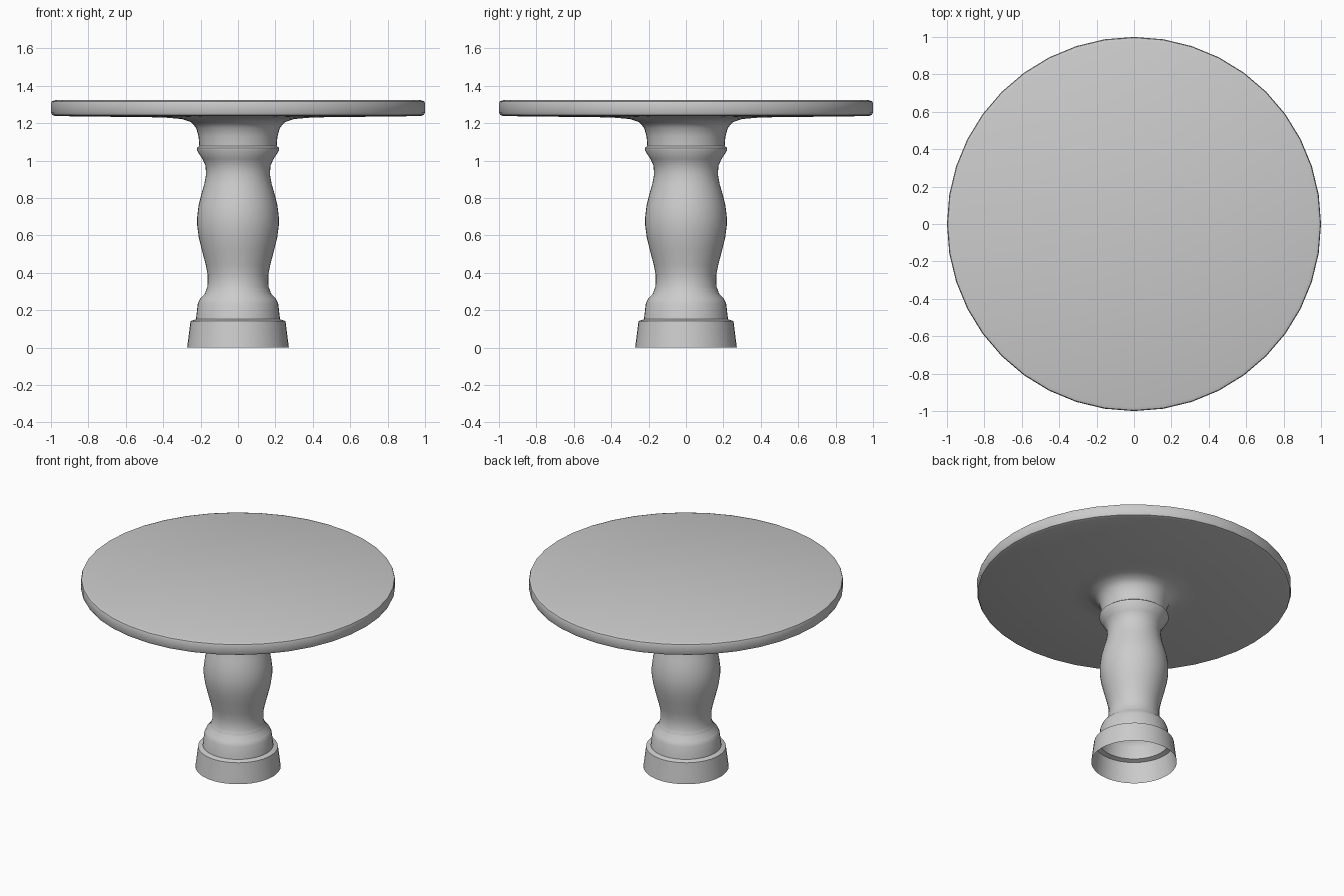
import bpy, bmesh, math

if "Cube" in bpy.data.objects:
    bpy.data.objects.remove(bpy.data.objects["Cube"])

SIDES = 40


def lathe(name, profile, cap_top=False):
    """Spin an (r, z) profile around the z axis as a single surface."""
    bm = bmesh.new()
    rings = []
    for r, z in profile:
        rings.append([bm.verts.new((r * math.cos(2 * math.pi * i / SIDES),
                                    r * math.sin(2 * math.pi * i / SIDES), z))
                      for i in range(SIDES)])
    for a, b in zip(rings, rings[1:]):
        for i in range(SIDES):
            j = (i + 1) % SIDES
            bm.faces.new((a[i], a[j], b[j], b[i]))
    if cap_top:
        bm.faces.new(rings[-1])
    mesh = bpy.data.meshes.new(name)
    bm.to_mesh(mesh)
    bm.free()
    obj = bpy.data.objects.new(name, mesh)
    bpy.context.collection.objects.link(obj)
    bpy.ops.object.select_all(action='DESELECT')
    obj.select_set(True)
    bpy.context.view_layer.objects.active = obj
    bpy.ops.object.shade_smooth_by_angle(angle=math.radians(40))
    return obj


# Stepped foot, open underneath
lathe("base", [(0.272, 0), (0.254, 0.142), (0.225, 0.152), (0.215, 0.235),
               (0.203, 0.262), (0.176, 0.29), (0.172, 0.305)])

# Turned baluster column with collar
lathe("column", [(0.172, 0.305), (0.163, 0.325), (0.162, 0.39), (0.173, 0.445),
                 (0.193, 0.52), (0.21, 0.59), (0.218, 0.65), (0.218, 0.70),
                 (0.211, 0.76), (0.196, 0.82), (0.18, 0.875), (0.171, 0.925),
                 (0.174, 0.975), (0.19, 1.008), (0.22, 1.055), (0.22, 1.068),
                 (0.207, 1.078)])

# Round top flaring out of the column
lathe("table_top", [(0.207, 1.078), (0.211, 1.13), (0.224, 1.175), (0.25, 1.205),
                    (0.3, 1.222), (0.4, 1.231), (0.975, 1.238), (0.993, 1.244),
                    (1.0, 1.258), (1.0, 1.305), (0.996, 1.317), (0.978, 1.323)],
      cap_top=True)
